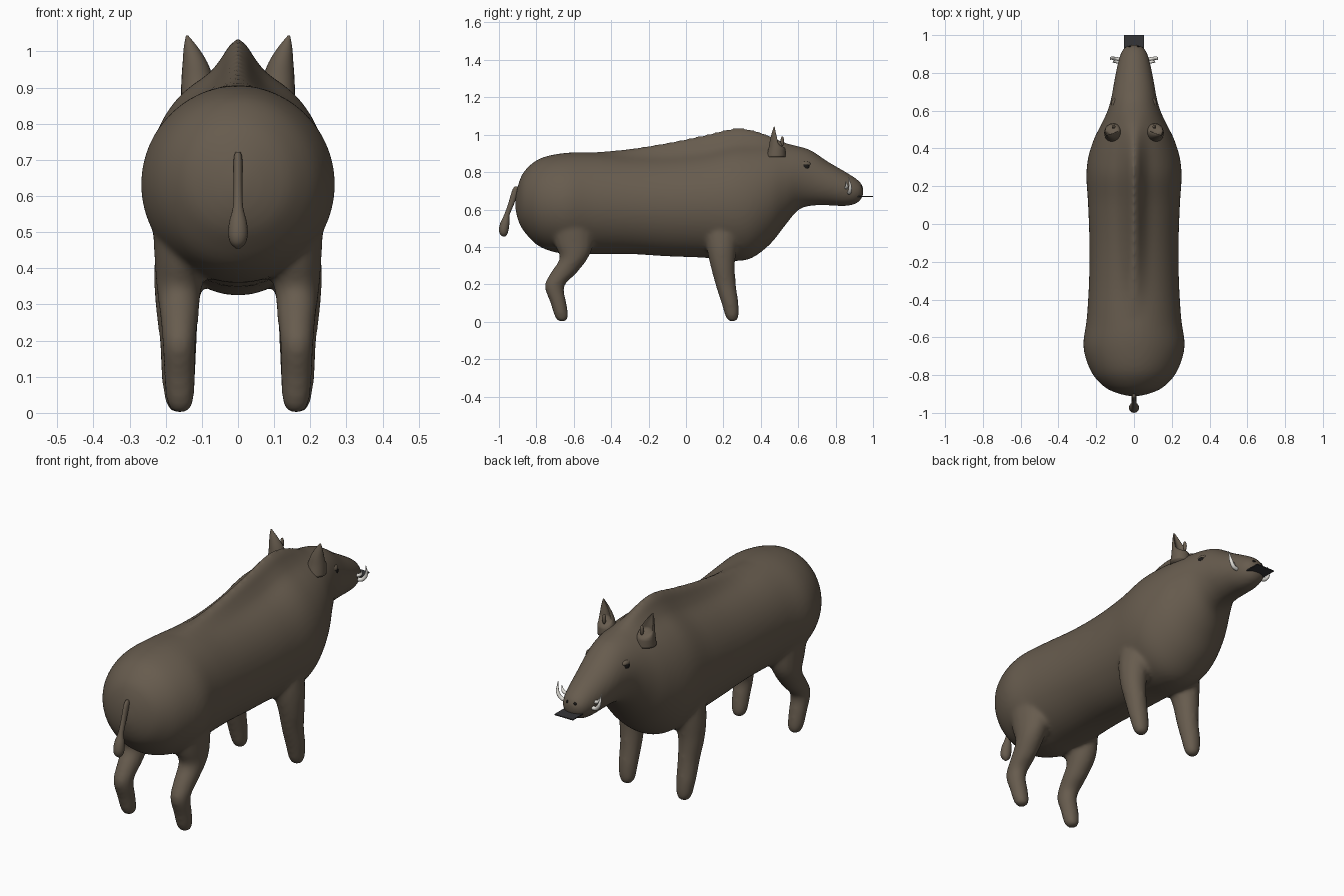
import bpy, bmesh, math
from mathutils import Vector

if "Cube" in bpy.data.objects:
    bpy.data.objects.remove(bpy.data.objects["Cube"])


def material(name, rgb):
    m = bpy.data.materials.new(name)
    m.diffuse_color = (*rgb, 1)
    m.use_nodes = True
    m.node_tree.nodes["Principled BSDF"].inputs["Base Color"].default_value = m.diffuse_color
    return m


HIDE = material("brown hide", (0.135, 0.106, 0.076))
DARK = material("dark grey", (0.035, 0.035, 0.038))
BLACK = material("eye black", (0.01, 0.009, 0.008))
IVORY = material("tusk ivory", (0.8, 0.78, 0.73))


def spline(rows, steps):
    """Catmull-Rom interpolation through rows of numbers."""
    out = []
    n = len(rows)
    for i in range(n - 1):
        p0, p1, p2, p3 = (rows[max(0, min(n - 1, i + k))] for k in (-1, 0, 1, 2))
        for s in range(steps):
            t = s / steps
            out.append([0.5 * (2 * b + (c - a) * t + (2 * a - 5 * b + 4 * c - d) * t * t
                               + (3 * b - a - 3 * c + d) * t ** 3)
                        for a, b, c, d in zip(p0, p1, p2, p3)])
    out.append(list(rows[-1]))
    return out


def finish(bm, name, mat):
    bmesh.ops.recalc_face_normals(bm, faces=bm.faces)
    me = bpy.data.meshes.new(name)
    bm.to_mesh(me)
    bm.free()
    me.materials.append(mat)
    for p in me.polygons:
        p.use_smooth = True
    ob = bpy.data.objects.new(name, me)
    bpy.context.collection.objects.link(ob)
    return ob


def loft(bm, rings):
    """Skin a list of point rings and close both ends."""
    vr = [[bm.verts.new(p) for p in r] for r in rings]
    n = len(vr[0])
    for a, b in zip(vr, vr[1:]):
        for i in range(n):
            j = (i + 1) % n
            bm.faces.new((a[i], a[j], b[j], b[i]))
    bm.faces.new(vr[0][::-1])
    bm.faces.new(vr[-1])


def limb(bm, rows, side=1, steps=4, n=16):
    """Stack of horizontal ellipses; row = x, y, z, x radius, y radius."""
    loft(bm, [[(side * (x + rx * math.cos(2 * math.pi * i / n)),
                y + ry * math.sin(2 * math.pi * i / n), z) for i in range(n)]
              for x, y, z, rx, ry in spline(rows, steps)])


# Torso and head: y, half width, bottom, top, height of the back crest
torso = [
    (-0.912, 0.02, 0.60, 0.66, 0), (-0.895, 0.09, 0.535, 0.74, 0),
    (-0.86, 0.16, 0.475, 0.81, 0), (-0.78, 0.228, 0.40, 0.873, 0),
    (-0.65, 0.268, 0.362, 0.902, 0), (-0.5, 0.25, 0.362, 0.905, 0),
    (-0.3, 0.238, 0.362, 0.89, 0.035), (-0.1, 0.236, 0.35, 0.89, 0.068),
    (0.1, 0.243, 0.342, 0.91, 0.09), (0.25, 0.252, 0.325, 0.945, 0.09),
    (0.35, 0.243, 0.34, 0.95, 0.078), (0.45, 0.212, 0.415, 0.948, 0.045),
    (0.53, 0.172, 0.515, 0.945, 0.012), (0.6, 0.14, 0.597, 0.938, 0),
    (0.67, 0.12, 0.62, 0.915, 0), (0.76, 0.104, 0.622, 0.855, 0),
    (0.85, 0.086, 0.618, 0.803, 0), (0.91, 0.067, 0.632, 0.765, 0),
    (0.94, 0.042, 0.66, 0.735, 0), (0.948, 0.012, 0.69, 0.71, 0)]
N = 64
rings = []
for y, w, lo, hi, crest in spline(torso, 4):
    ring = []
    for i in range(N):
        a = 2 * math.pi * i / N
        x, c = w * math.sin(a), math.cos(a)
        z = (lo + hi) / 2 + (hi - lo) / 2 * c
        if c > 0:
            z += max(crest, 0) * math.exp(-(x / 0.05) ** 2)
        ring.append((x, y, z))
    rings.append(ring)
bm = bmesh.new()
loft(bm, rings)

# Legs, with the thighs buried in the torso
front_leg = [(0.13, 0.19, 0.56, 0.08, 0.10), (0.155, 0.19, 0.42, 0.076, 0.085),
             (0.168, 0.195, 0.31, 0.062, 0.067), (0.165, 0.212, 0.2, 0.052, 0.055),
             (0.165, 0.235, 0.1, 0.047, 0.046), (0.163, 0.246, 0.03, 0.038, 0.036),
             (0.163, 0.248, 0.001, 0.02, 0.02)]
hind_leg = [(0.14, -0.62, 0.58, 0.10, 0.13), (0.155, -0.60, 0.42, 0.076, 0.105),
            (0.163, -0.60, 0.34, 0.062, 0.076), (0.162, -0.655, 0.26, 0.053, 0.07),
            (0.163, -0.703, 0.19, 0.046, 0.053), (0.162, -0.682, 0.1, 0.043, 0.043),
            (0.16, -0.666, 0.03, 0.037, 0.037), (0.16, -0.663, 0.001, 0.02, 0.02)]
for side in (1, -1):
    limb(bm, front_leg, side)
    limb(bm, hind_leg, side)
body = finish(bm, "body_and_legs", HIDE)

# Blend the legs into the torso
rm = body.modifiers.new("blend", 'REMESH')
rm.mode = 'VOXEL'
rm.voxel_size = 0.011
rm.use_smooth_shade = True
sm = body.modifiers.new("soften", 'SMOOTH')
sm.factor = 0.5
sm.iterations = 8

# Tail with a tuft at its end
bm = bmesh.new()
limb(bm, [(0, -0.905, 0.722, 0.007, 0.012), (0, -0.912, 0.70, 0.012, 0.018),
          (0, -0.935, 0.63, 0.012, 0.016), (0, -0.958, 0.57, 0.014, 0.015),
          (0, -0.968, 0.53, 0.024, 0.024), (0, -0.974, 0.495, 0.027, 0.026),
          (0, -0.975, 0.47, 0.021, 0.02), (0, -0.974, 0.455, 0.006, 0.006)])
finish(bm, "tail", HIDE)


def ball(bm, centre, radius, scale=(1, 1, 1)):
    new = bmesh.ops.create_uvsphere(bm, u_segments=20, v_segments=12, radius=radius)["verts"]
    for v in new:
        v.co = Vector([c * s for c, s in zip(v.co, scale)]) + Vector(centre)


def tube(bm, rows, n=10):
    """Round tapered tube along a path; row = x, y, z, radius."""
    pts = spline(rows, 4)
    rings = []
    for k, (x, y, z, r) in enumerate(pts):
        d = Vector(pts[min(k + 1, len(pts) - 1)][:3]) - Vector(pts[max(k - 1, 0)][:3])
        q = d.to_track_quat('Z', 'Y')
        rings.append([Vector((x, y, z)) + q @ Vector((r * math.cos(2 * math.pi * i / n),
                                                     r * math.sin(2 * math.pi * i / n), 0))
                      for i in range(n)])
    loft(bm, rings)


for side, label in ((1, "right"), (-1, "left")):
    # Pointed ear, hollowed on its front side
    bm = bmesh.new()
    ear = spline([(0.108, 0.482, 0.88, 0.05, 0.052), (0.113, 0.486, 0.93, 0.043, 0.044),
                  (0.119, 0.483, 0.97, 0.034, 0.034), (0.13, 0.477, 1.01, 0.02, 0.018),
                  (0.141, 0.473, 1.044, 0.003, 0.003)], 4)
    rings = []
    for x, y, z, rx, ry in ear:
        hollow = max(0.0, min(1.0, (z - 0.93) / 0.03)) * 1.25
        ring = []
        for i in range(24):
            a = 2 * math.pi * i / 24
            front = max(0.0, math.sin(a)) ** 2
            ring.append((side * (x + rx * math.cos(a)),
                         y + ry * (math.sin(a) - hollow * front), z))
        rings.append(ring)
    loft(bm, rings)
    ball(bm, (side * 0.108, 0.515, 0.965), 0.012, (0.8, 0.8, 2.2))
    finish(bm, label + "_ear", HIDE)

    # Eye and its lid
    bm = bmesh.new()
    ball(bm, (side * 0.104, 0.638, 0.828), 0.024, (0.75, 1, 0.9))
    finish(bm, label + "_eye", BLACK)
    bm = bmesh.new()
    ball(bm, (side * 0.098, 0.635, 0.842), 0.03, (0.7, 1.1, 0.55))
    finish(bm, label + "_brow", HIDE)

    # Upturned lower tusk and short upper tusk
    bm = bmesh.new()
    tube(bm, [(side * 0.07, 0.87, 0.69, 0.010), (side * 0.10, 0.875, 0.695, 0.010),
              (side * 0.12, 0.878, 0.725, 0.008), (side * 0.124, 0.868, 0.775, 0.001)])
    tube(bm, [(side * 0.075, 0.855, 0.715, 0.009), (side * 0.10, 0.86, 0.725, 0.008),
              (side * 0.112, 0.855, 0.752, 0.001)])
    finish(bm, label + "_tusks", IVORY)

    # Nostril
    bm = bmesh.new()
    ball(bm, (side * 0.022, 0.938, 0.722), 0.008, (1, 0.7, 1))
    finish(bm, label + "_nostril", BLACK)

# Flat plate in the mouth
bm = bmesh.new()
bmesh.ops.create_cube(bm, size=1)
for v in bm.verts:
    v.co = (v.co.x * 0.106, 0.93 + v.co.y * 0.14, 0.67 + v.co.z * 0.005)
plate = finish(bm, "mouth_plate", DARK)
for p in plate.data.polygons:
    p.use_smooth = False
